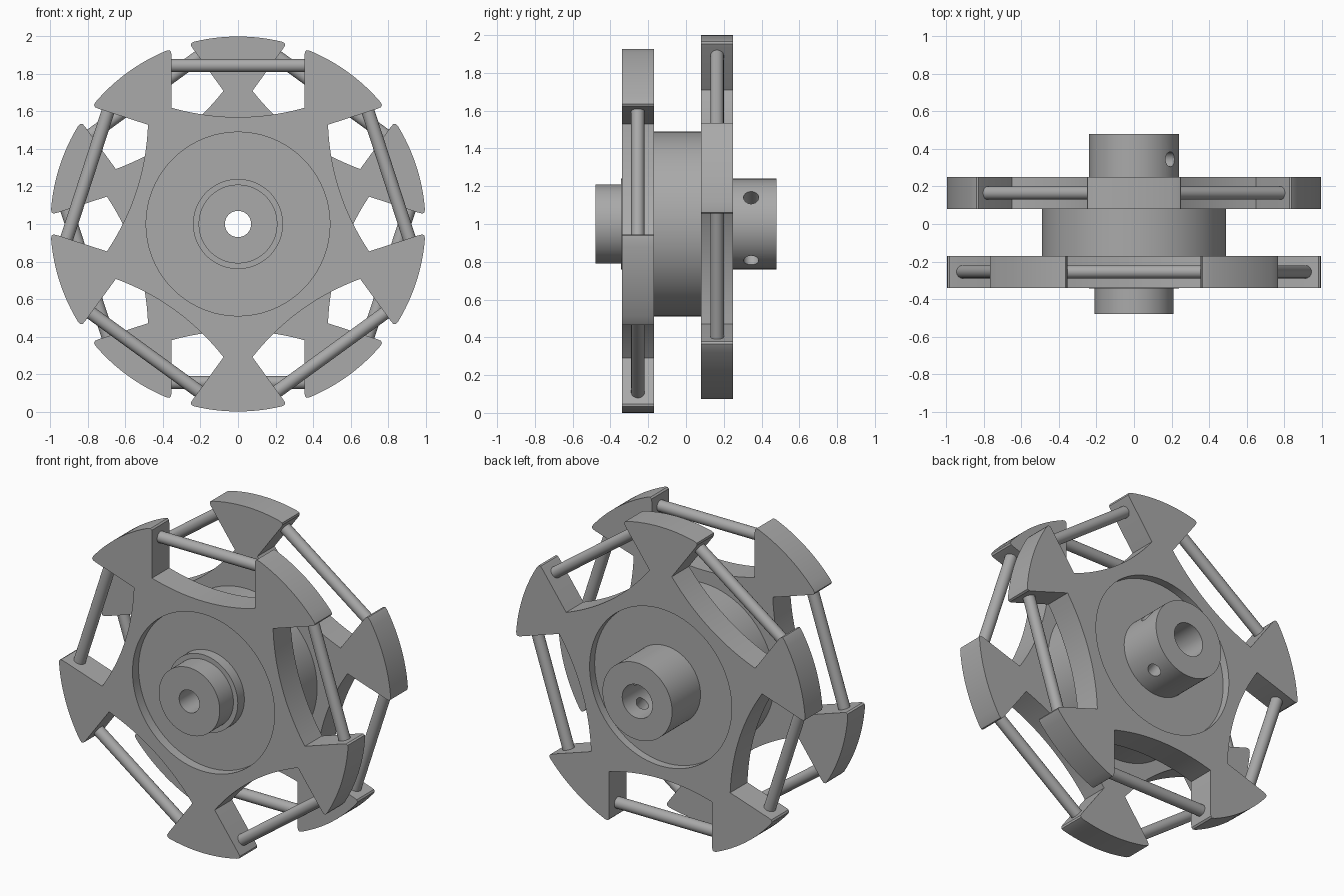
import bpy, bmesh, math
from mathutils import Matrix, Vector

cube = bpy.data.objects.get("Cube")
if cube:
    bpy.data.objects.remove(cube)

AXIS_Z = 1.0          # height of the wheel axle
CORE_R = 0.49         # radius of the central drum
SPOKES = 5
STEP = 2 * math.pi / SPOKES

grey = bpy.data.materials.new("wheel_grey")
grey.use_nodes = True
grey.diffuse_color = (0.4, 0.4, 0.4, 1)
grey.node_tree.nodes["Principled BSDF"].inputs["Base Color"].default_value = (0.4, 0.4, 0.4, 1)


def finish(name, bm):
    """Turn a bmesh into a shaded object with the wheel material."""
    bmesh.ops.recalc_face_normals(bm, faces=bm.faces)
    mesh = bpy.data.meshes.new(name)
    bm.to_mesh(mesh)
    bm.free()
    mesh.materials.append(grey)
    obj = bpy.data.objects.new(name, mesh)
    bpy.context.collection.objects.link(obj)
    return obj


def smooth(obj):
    bpy.ops.object.select_all(action='DESELECT')
    obj.select_set(True)
    bpy.context.view_layer.objects.active = obj
    bpy.ops.object.shade_smooth_by_angle(angle=math.radians(30))


def cylinder(name, start, end, radius, segments=32):
    bm = bmesh.new()
    axis = end - start
    turn = Vector((0, 0, 1)).rotation_difference(axis).to_matrix().to_4x4()
    bmesh.ops.create_cone(bm, cap_ends=True, segments=segments, radius1=radius, radius2=radius,
                          depth=axis.length, matrix=Matrix.Translation((start + end) / 2) @ turn)
    return finish(name, bm)


def polar(radius, angle, y):
    return Vector((radius * math.cos(angle), y, AXIS_Z + radius * math.sin(angle)))


def in_pocket(side, out, angle, y):
    """Point given sideways and outward inside the pocket facing angle."""
    return polar(math.hypot(side, out), angle + math.atan2(side, out), y)


# Half of the pocket outline: rounded spoke tip, straight wall, curved floor
WALL = 0.355
tip = [(0.385, 0.923), (0.366, 0.927), (0.357, 0.918), (WALL, 0.9)]
floor = [(WALL * i / 10, 0.57 + 0.05 * (i / 10) ** 2) for i in range(10, -11, -1)]
pocket = [(-s, r) for s, r in tip + floor] + list(reversed(tip))
TIP_ANGLE = math.atan2(*tip[0])


def spoked_disc(name, y0, y1, first):
    outline = []
    for k in range(SPOKES):
        a = first + k * STEP
        outline += [in_pocket(s, r, a, y0) for s, r in pocket]
        span = STEP - 2 * TIP_ANGLE
        outline += [polar(1, a + TIP_ANGLE + span * i / 12, y0) for i in range(1, 12)]
    hole = [polar(CORE_R, 2 * math.pi * i / 96, y0) for i in range(96)]
    bm = bmesh.new()
    edges = []
    for loop in (outline, hole):
        vs = [bm.verts.new(p) for p in loop]
        edges += [bm.edges.new((vs[i - 1], vs[i])) for i in range(len(vs))]
    bmesh.ops.triangle_fill(bm, edges=edges, use_beauty=True)
    out = bmesh.ops.extrude_face_region(bm, geom=bm.faces[:], use_keep_orig=True)
    moved = [v for v in out["geom"] if isinstance(v, bmesh.types.BMVert)]
    bmesh.ops.translate(bm, verts=moved, vec=(0, y1 - y0, 0))
    smooth(finish(name, bm))


def roller_pins(name, y, first):
    for k in range(SPOKES):
        a = first + k * STEP
        ends = [in_pocket(s, 0.845, a, y) for s in (-WALL - 0.01, WALL + 0.01)]
        smooth(cylinder(f"{name}_{k + 1}", *ends, 0.035))


# Two staggered spoked discs with the pins that carry the rollers
for label, y0, y1, first in (("front", -0.34, -0.17, math.pi / 2),
                             ("back", 0.08, 0.25, math.pi / 2 + STEP / 2)):
    spoked_disc(label + "_spoked_disc", y0, y1, first)
    roller_pins(label + "_roller_pin", (y0 + y1) / 2, first)

# Central drum with recessed faces, front boss, shoulder, rear collar and stepped bore
profile = [(0.07, -0.48), (0.21, -0.48), (0.21, -0.345), (0.24, -0.345), (0.24, -0.28),
           (CORE_R, -0.28), (CORE_R, 0.20), (0.24, 0.20), (0.24, 0.48),
           (0.104, 0.48), (0.104, 0.08), (0.07, 0.08)]
bm = bmesh.new()
SEG = 96
rings = [[bm.verts.new(polar(r, 2 * math.pi * i / SEG, y)) for i in range(SEG)] for r, y in profile]
for j, ring in enumerate(rings):
    prev = rings[j - 1]
    for i in range(SEG):
        bm.faces.new((prev[i - 1], prev[i], ring[i], ring[i - 1]))
hub = finish("hub", bm)

# Set screw holes drilled through the rear collar
for degrees in (36, -54):
    a = math.radians(degrees)
    drill = cylinder("drill", polar(0.04, a, 0.345), polar(0.35, a, 0.345), 0.04)
    cut = hub.modifiers.new("screw_hole", 'BOOLEAN')
    cut.operation = 'DIFFERENCE'
    cut.solver = 'EXACT'
    cut.object = drill
    bpy.context.view_layer.objects.active = hub
    bpy.ops.object.modifier_apply(modifier=cut.name)
    bpy.data.objects.remove(drill)
smooth(hub)
